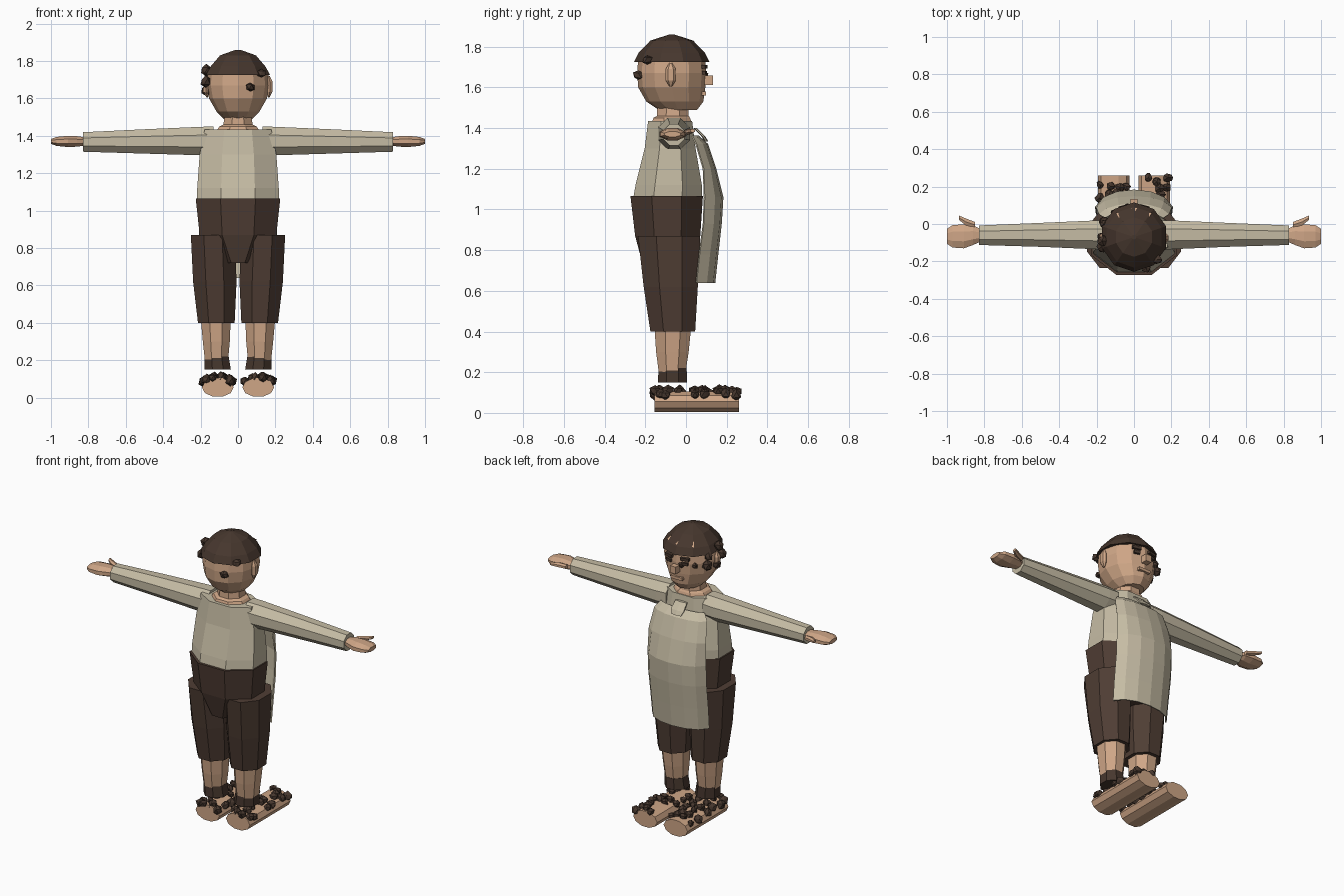
import bpy, bmesh, math, random
from mathutils import Vector

if "Cube" in bpy.data.objects:
    bpy.data.objects.remove(bpy.data.objects["Cube"])
random.seed(4)


def mat(name, col):
    m = bpy.data.materials.new(name)
    m.diffuse_color = (*col, 1)
    m.use_nodes = True
    m.node_tree.nodes["Principled BSDF"].inputs["Base Color"].default_value = m.diffuse_color
    return m


SKIN = mat("skin", (0.62, 0.38, 0.24))
SHIRT = mat("linen", (0.56, 0.50, 0.37))
TROUSER = mat("dark cloth", (0.078, 0.047, 0.034))
HAIR = mat("dark hair", (0.062, 0.038, 0.027))


def finish(bm, name, *mats):
    bmesh.ops.recalc_face_normals(bm, faces=bm.faces)
    me = bpy.data.meshes.new(name)
    bm.to_mesh(me)
    bm.free()
    for m in mats:
        me.materials.append(m)
    ob = bpy.data.objects.new(name, me)
    bpy.context.collection.objects.link(ob)
    return ob


def loft(name, m, axis, rings, n=8, flat=True):
    """Rings are (position, centre a, centre b, radius a, radius b) along an axis."""
    bm = bmesh.new()
    k, ph = (1 / math.cos(math.pi / n), math.pi / n) if flat else (1, 0)
    loops = []
    for t, ca, cb, ra, rb in rings:
        loop = []
        for i in range(n):
            w = ph + math.tau * i / n
            a, b = ca + ra * k * math.cos(w), cb + rb * k * math.sin(w)
            loop.append(bm.verts.new({"x": (t, a, b), "y": (a, t, b), "z": (a, b, t)}[axis]))
        loops.append(loop)
    for p, q in zip(loops, loops[1:]):
        for i in range(n):
            bm.faces.new((p[i], p[(i + 1) % n], q[(i + 1) % n], q[i]))
    bm.faces.new(loops[0])
    bm.faces.new(loops[-1])
    return finish(bm, name, m)


def lumps(name, m, points, r):
    """Irregular faceted tufts."""
    bm = bmesh.new()
    for p in points:
        new = bmesh.ops.create_icosphere(bm, subdivisions=1, radius=r * random.uniform(.8, 1.15))["verts"]
        for v in new:
            v.co = v.co * random.uniform(.8, 1.15) + Vector(p)
    return finish(bm, name, m)


def box(name, m, loc, size, rot=(0, 0, 0)):
    bm = bmesh.new()
    bmesh.ops.create_cube(bm, size=1)
    for v in bm.verts:
        v.co = Vector(s * c for s, c in zip(size, v.co))
    ob = finish(bm, name, m)
    ob.location, ob.rotation_euler = loc, rot
    return ob


# Shirt body, hips and neck
loft("shirt_body", SHIRT, "z", [(1.05, 0, -.09, .218, .17), (1.12, 0, -.085, .218, .163),
     (1.30, 0, -.078, .205, .125), (1.435, 0, -.078, .178, .108)])
loft("trouser_hips", TROUSER, "z", [(.72, 0, -.075, .088, .135), (.87, 0, -.09, .205, .16),
     (1.065, 0, -.095, .226, .178)])
loft("neck", SKIN, "z", [(1.42, 0, -.07, .12, .10), (1.45, 0, -.07, .10, .09),
     (1.46, 0, -.065, .078, .078), (1.52, 0, -.065, .07, .075)])

# Head, with hair cap
loft("head", SKIN, "z", [(1.49, 0, -.04, .075, .095), (1.53, 0, -.055, .115, .14),
     (1.60, 0, -.07, .155, .165), (1.67, 0, -.07, .168, .17), (1.74, 0, -.07, .16, .165),
     (1.80, 0, -.07, .12, .13)], 12, False)
loft("hair_cap", HAIR, "z", [(1.725, 0, -.07, .172, .176), (1.77, 0, -.07, .147, .155),
     (1.83, 0, -.07, .096, .10), (1.86, 0, -.07, .012, .012)], 10)

# Face: nose, brows, eyes, mouth and scalp patches
box("nose", SKIN, (0, .108, 1.635), (.04, .05, .045))
box("mouth", SKIN, (0, .087, 1.57), (.08, .025, .018))
for s in (-1, 1):
    for z, w, part in ((1.702, .055, "brow"), (1.672, .038, "eye")):
        box(part, HAIR, (s * .055, .089, z), (w, .022, .018), (0, 0, -s * .25))
    loft("ear", SKIN, "z", [(1.605, s * .165, -.075, .004, .006), (1.635, s * .17, -.075, .014, .022),
         (1.69, s * .17, -.075, .014, .022), (1.72, s * .165, -.075, .004, .006)], 6)
bm = bmesh.new()
for x in (-.08, 0, .08):
    y = math.sqrt(1 - (x / .15) ** 2) * .163 - .07
    bm.faces.new([bm.verts.new(p) for p in
                  ((x - .017, y - .01, 1.775), (x + .017, y - .008, 1.778), (x, y - .034, 1.802))])
finish(bm, "scalp_patches", SKIN)
lumps("hair_tufts", HAIR, [(.065, -.235, 1.66), (.125, -.19, 1.735), (-.17, -.09, 1.75), (-.172, -.12, 1.69),
      (-.17, -.07, 1.64), (-.16, .0, 1.71), (-.155, .01, 1.66)], .031)
lumps("face_tufts", HAIR, [(-.035, .095, 1.66), (-.105, .06, 1.66)], .024)

# Curved front apron
bm = bmesh.new()
prof = [(1.36, .06, .155, .03), (1.32, .105, .185, .05), (1.20, .145, .2, .085), (1.06, .18, .205, .09),
        (.93, .172, .205, .085), (.78, .155, .203, .065), (.64, .14, .20, .05)]
rows = []
for z, ymid, hw, yedge in prof:
    row = []
    for i in range(7):
        u = i / 3 - 1
        row.append(bm.verts.new((hw * math.sin(u * 1.3) / math.sin(1.3), ymid + (yedge - ymid) * u * u, z)))
    rows.append(row)
for a, b in zip(rows, rows[1:]):
    for i in range(6):
        bm.faces.new((a[i], a[i + 1], b[i + 1], b[i]))
apron = finish(bm, "apron", SHIRT)
mod = apron.modifiers.new("thickness", "SOLIDIFY")
mod.thickness = .008
mod.offset = 0
loft("collar_flap", SHIRT, "z", [(1.335, 0, .10, .035, .008), (1.36, 0, .085, .045, .008),
     (1.40, 0, .045, .04, .008)], 6)

for s, side in ((-1, "left"), (1, "right")):
    # Sleeve, hand and thumb
    loft(side + "_sleeve", SHIRT, "x", [(s * .13, -.06, 1.375, .078, .075), (s * .20, -.058, 1.372, .077, .076),
         (s * .50, -.058, 1.37, .064, .065), (s * .83, -.06, 1.367, .052, .052)])
    loft(side + "_hand", SKIN, "x", [(s * .82, -.06, 1.37, .034, .022), (s * .86, -.06, 1.37, .052, .028),
         (s * .91, -.066, 1.37, .064, .03), (s * .97, -.066, 1.37, .060, .024), (s * 1.0, -.066, 1.37, .04, .013)])
    loft(side + "_thumb", SKIN, "x", [(s * .85, -.005, 1.375, .016, .012), (s * .90, .012, 1.382, .018, .012),
         (s * .935, .033, 1.387, .012, .008)][::-1], 6)
    # Trouser leg, shin and ankle cuff
    loft(side + "_trouser_leg", TROUSER, "z", [(.40, s * .116, -.065, .098, .11), (.62, s * .124, -.075, .116, .133),
         (.87, s * .134, -.083, .118, .153)])
    loft(side + "_shin", SKIN, "z", [(.20, s * .115, -.068, .062, .066), (.30, s * .116, -.067, .072, .08),
         (.42, s * .119, -.065, .08, .09)])
    loft(side + "_ankle_cuff", HAIR, "z", [(.15, s * .108, -.066, .070, .072), (.22, s * .114, -.066, .064, .069)])
    # Long rounded foot with tufts along its top
    loft(side + "_foot", SKIN, "y", [(-.155, s * .108, .055, .085, .052), (.26, s * .108, .055, .085, .052)], 10, False)
    pts = []
    for y in (-.14, -.09, -.03, .03, .09, .15, .20, .235):
        for u in (-.85, -.3, .3, .85):
            # Toe end is bare toward the middle of the body
            if y > .1 and u * s < (.2 if s > 0 else .3) and random.random() < .75:
                continue
            if random.random() < .12:
                continue
            a = u + random.uniform(-.15, .15)
            pts.append((s * .108 + .09 * math.sin(a), y + random.uniform(-.015, .015), .055 + .055 * math.cos(a)))
    lumps(side + "_foot_tufts", HAIR, pts, .027)
